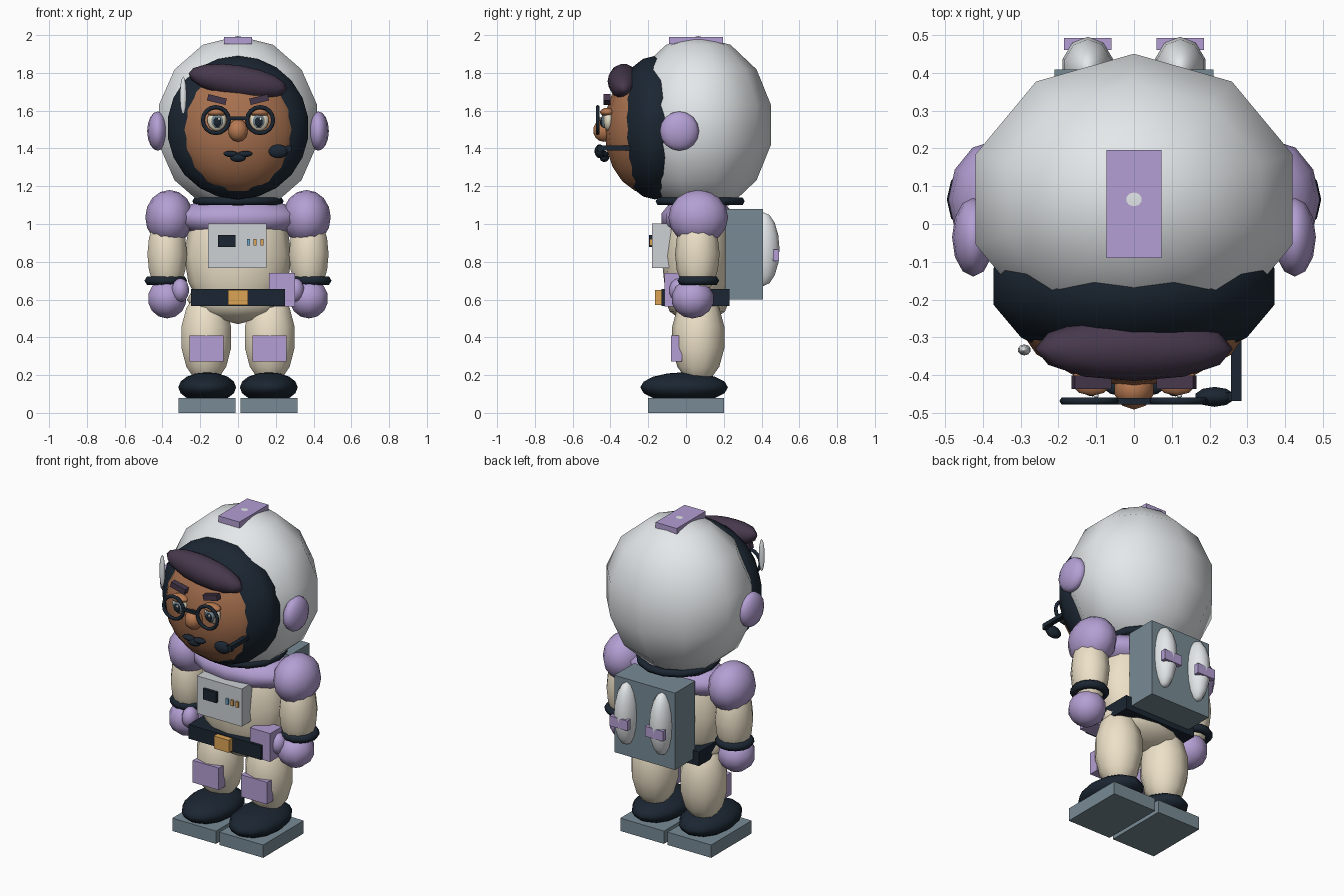
import bpy, math
from mathutils import Matrix

if "Cube" in bpy.data.objects:
    bpy.data.objects.remove(bpy.data.objects["Cube"])


def mat(name, hexcol):
    lin = [((int(hexcol[i:i + 2], 16) / 255 + 0.055) / 1.055) ** 2.4 for i in (0, 2, 4)]
    m = bpy.data.materials.new(name)
    m.diffuse_color = (*lin, 1)
    m.use_nodes = True
    m.node_tree.nodes["Principled BSDF"].inputs["Base Color"].default_value = m.diffuse_color
    return m


WHITE = mat("white", "E4E8EA")
LILAC = mat("lilac", "B39FD3")
CREAM = mat("cream", "EDE1C8")
DARK = mat("dark_navy", "1B2632")
SKIN = mat("skin", "A8714F")
NOSE = mat("nose_skin", "B87A52")
HAIR = mat("hair", "46384C")
STEEL = mat("steel", "788B95")
PANEL = mat("panel", "CDD1D5")
GOLD = mat("gold", "DDA555")
BLUE = mat("blue", "6FA9C9")
IVORY = mat("ivory", "E8DFC6")


def finish(name, m, smooth):
    o = bpy.context.object
    o.name = name
    o.data.materials.append(m)
    if smooth:
        bpy.ops.object.shade_smooth()
    return o


def ball(name, c, r, m, seg=10, rings=7, rot=(0, 0, 0)):
    bpy.ops.mesh.primitive_uv_sphere_add(segments=seg, ring_count=rings, location=c, rotation=rot)
    bpy.context.object.scale = r
    return finish(name, m, True)


def box(name, lo, hi, m, rot=(0, 0, 0)):
    c = [(a + b) / 2 for a, b in zip(lo, hi)]
    bpy.ops.mesh.primitive_cube_add(size=1, location=c, rotation=rot)
    bpy.context.object.scale = [b - a for a, b in zip(lo, hi)]
    return finish(name, m, False)


def ring(name, c, R, r, m, rot=(0, 0, 0), scale=(1, 1, 1), seg=14, minor=6):
    bpy.ops.mesh.primitive_torus_add(location=c, rotation=rot, major_radius=R, minor_radius=r,
                                     major_segments=seg, minor_segments=minor)
    bpy.context.object.scale = scale
    return finish(name, m, True)


# helmet, dark visor lining and head
ball("helmet", (0, 0.065, 1.525), (0.452, 0.395, 0.47), WHITE)
ball("helmet_lining", (0, -0.165, 1.51), (0.385, 0.22, 0.38), DARK, 14, 11)
ball("head", (0, -0.20, 1.5), (0.33, 0.232, 0.34), SKIN, 14, 10)
box("helmet_top_plate", (-0.073, -0.09, 1.952), (0.073, 0.195, 1.99), LILAC)
ball("visor_glint", (-0.29, -0.333, 1.68), (0.018, 0.015, 0.1), WHITE)
ball("hair_fringe", (0, -0.33, 1.755), (0.265, 0.085, 0.085), HAIR, 12, 8, (0, math.radians(9), 0))
ring("neck_ring", (0, 0.075, 1.12), 0.22, 0.022, DARK)

# face
ball("nose", (0, -0.435, 1.495), (0.055, 0.057, 0.06), NOSE)
ball("mouth_lower", (0, -0.432, 1.352), (0.045, 0.025, 0.024), DARK)
for s in (-1, 1):
    side = "left" if s > 0 else "right"
    ball(side + "_mouth_upper", (s * 0.036, -0.432, 1.37), (0.044, 0.022, 0.017), DARK,
         rot=(0, s * math.radians(-4), 0))
    ball(side + "_eye", (s * 0.112, -0.41, 1.55), (0.053, 0.03, 0.058), IVORY)
    ball(side + "_iris", (s * 0.11, -0.435, 1.545), (0.033, 0.014, 0.038), STEEL)
    ball(side + "_pupil", (s * 0.11, -0.444, 1.54), (0.022, 0.012, 0.026), DARK)
    ball(side + "_eye_glint", (s * 0.11 + 0.01, -0.455, 1.557), (0.007, 0.005, 0.009), WHITE)
    ball(side + "_eyelid", (s * 0.112, -0.415, 1.592), (0.057, 0.04, 0.024), NOSE)
    ring(side + "_spectacle_rim", (s * 0.117, -0.468, 1.55), 0.069, 0.011, DARK,
         (math.pi / 2, 0, 0), seg=16)
    box(side + "_eyebrow", (s * 0.112 - 0.05, -0.436, 1.642), (s * 0.112 + 0.05, -0.40, 1.676), HAIR,
        (0, s * math.radians(-14), 0))
box("spectacle_bridge", (-0.05, -0.477, 1.55), (0.05, -0.46, 1.568), DARK)

# microphone
box("mic_boom", (0.257, -0.468, 1.39), (0.284, -0.2, 1.415), DARK)
box("mic_cross_arm", (0.21, -0.468, 1.38), (0.284, -0.445, 1.41), DARK)
ball("mic_tip", (0.213, -0.457, 1.385), (0.055, 0.027, 0.037), DARK)

# torso, belt, chest panel
ball("torso", (0, 0.06, 0.83), (0.285, 0.19, 0.36), CREAM, 12, 8)
ball("hips", (0, 0.06, 0.6), (0.27, 0.17, 0.125), CREAM, 12, 6)
ball("shoulder_yoke", (0, 0.06, 1.03), (0.33, 0.195, 0.115), LILAC, 12, 7)
box("belt", (-0.25, -0.13, 0.567), (0.25, 0.23, 0.655), DARK)
box("belt_buckle", (-0.052, -0.165, 0.572), (0.052, -0.12, 0.65), GOLD)
box("belt_pouch", (0.165, -0.115, 0.563), (0.303, 0.0, 0.74), LILAC)
box("chest_panel", (-0.158, -0.18, 0.768), (0.152, -0.08, 1.003), PANEL)
box("panel_screen", (-0.105, -0.197, 0.877), (-0.013, -0.17, 0.943), DARK)
for i, m in enumerate((BLUE, GOLD, GOLD)):
    x = 0.056 + i * 0.035
    box("panel_button_%d" % i, (x - 0.008, -0.192, 0.885), (x + 0.008, -0.17, 0.92), m)

# backpack
box("backpack", (-0.21, 0.21, 0.6), (0.21, 0.408, 1.08), STEEL)

# mirrored parts
for s in (-1, 1):
    side = "left_" if s > 0 else "right_"

    def sbox(name, lo, hi, m):
        xs = sorted((s * lo[0], s * hi[0]))
        box(side + name, (xs[0], *lo[1:]), (xs[1], *hi[1:]), m)

    ball(side + "ear_pad", (s * 0.425, -0.035, 1.492), (0.056, 0.104, 0.104), LILAC, 12, 8)
    ball(side + "shoulder", (s * 0.363, 0.065, 1.035), (0.128, 0.158, 0.145), LILAC, 12, 8)
    ball(side + "arm", (s * 0.375, 0.06, 0.84), (0.11, 0.118, 0.22), CREAM, 10, 8)
    ring(side + "cuff", (s * 0.382, 0.065, 0.70), 0.088, 0.025, DARK)
    ball(side + "glove", (s * 0.375, 0.035, 0.605), (0.108, 0.113, 0.105), LILAC)
    ball(side + "thumb", (s * 0.305, -0.035, 0.65), (0.048, 0.055, 0.063), LILAC)
    ball(side + "leg", (s * 0.168, 0.065, 0.4), (0.142, 0.142, 0.25), CREAM, 10, 7)
    sbox("knee_pad", (0.077, -0.08, 0.272), (0.257, -0.02, 0.41), LILAC)
    ball(side + "boot", (s * 0.163, -0.01, 0.135), (0.153, 0.232, 0.08), DARK, 12, 8)
    sbox("boot_strap", (0.085, -0.19, 0.125), (0.242, -0.15, 0.15), GOLD)
    sbox("boot_sole", (0.012, -0.2, 0.0), (0.314, 0.2, 0.08), STEEL)
    ball(side + "tank", (s * 0.122, 0.41, 0.867), (0.07, 0.085, 0.195), WHITE, 10, 8)
    sbox("tank_clip", (0.06, 0.46, 0.803), (0.185, 0.492, 0.865), LILAC)
